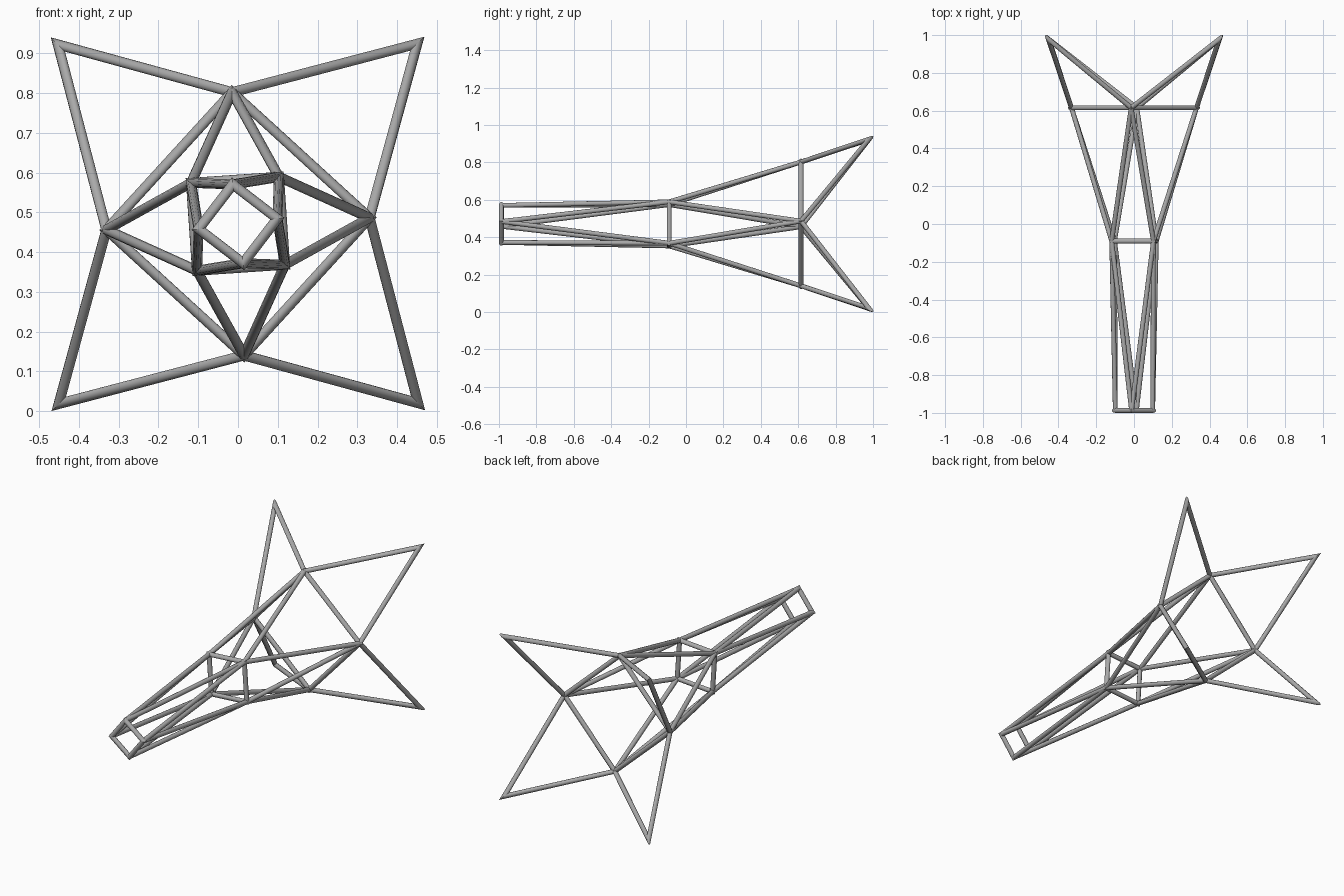
import bpy, bmesh
from math import cos, sin, pi
from mathutils import Vector

cube = bpy.data.objects.get("Cube")
if cube:
    bpy.data.objects.remove(cube)

RADIUS = 0.0128
SIDES = 12
MID_Z = 0.471

steel = bpy.data.materials.new("grey steel")
steel.use_nodes = True
GREY = (0.4, 0.4, 0.4, 1)
steel.diffuse_color = GREY
steel.node_tree.nodes["Principled BSDF"].inputs["Base Color"].default_value = GREY


def ring_nodes(x, z, y):
    """Four joints by quarter turns around the long axis."""
    nodes = []
    for _ in range(4):
        nodes.append(Vector((x, y, MID_Z + z)))
        x, z = z, -x
    return nodes


def add_strut(bm, a, b, cut_a=None, cut_b=None):
    """Round bar from a to b, ends trimmed on planes with the given normals."""
    d = (b - a).normalized()
    u = d.cross(Vector((0.31, 0.17, 0.93))).normalized()
    v = d.cross(u)
    loops = []
    for end, normal in ((a, cut_a or d), (b, cut_b or d)):
        loop = []
        for i in range(SIDES):
            t = 2 * pi * i / SIDES
            off = (u * cos(t) + v * sin(t)) * RADIUS
            loop.append(bm.verts.new(end + off - d * (off.dot(normal) / d.dot(normal))))
        loops.append(loop)
    for i in range(SIDES):
        j = (i + 1) % SIDES
        side = bm.faces.new((loops[0][i], loops[0][j], loops[1][j], loops[1][i]))
        side.smooth = True
    # Flat caps with sharp rims
    for loop in (loops[0][::-1], loops[1]):
        for edge in bm.faces.new(loop).edges:
            edge.smooth = False


def frame(name, nodes, mitred):
    """Closed chain of bars through the joints."""
    bm = bmesh.new()
    n = len(nodes)
    dirs = [(nodes[(i + 1) % n] - nodes[i]).normalized() for i in range(n)]
    cuts = [(dirs[i - 1] + dirs[i]).normalized() if mitred else None for i in range(n)]
    for i in range(n):
        j = (i + 1) % n
        add_strut(bm, nodes[i], nodes[j], cuts[i], cuts[j])
    bmesh.ops.recalc_face_normals(bm, faces=bm.faces)
    mesh = bpy.data.meshes.new(name)
    bm.to_mesh(mesh)
    bm.free()
    mesh.materials.append(steel)
    bpy.context.collection.objects.link(bpy.data.objects.new(name, mesh))


def zigzag(first, second):
    return [p for pair in zip(first, second) for p in pair]


# Joints from the narrow front to the flared rear tips
front = ring_nodes(-0.013, 0.099, -0.987)
middle = ring_nodes(0.103, 0.118, -0.09)
rear = ring_nodes(-0.015, 0.331, 0.615)
tips = ring_nodes(0.451, 0.453, 0.978)

# Square rings
frame("front_ring", front, True)
frame("middle_ring", middle, True)
frame("rear_ring", rear, True)

# Diagonal bars between the rings, and the four pointed fins
frame("front_diagonals", zigzag(front, middle), False)
frame("rear_diagonals", zigzag(rear, middle), False)
frame("tail_fins", zigzag(rear, tips), True)
